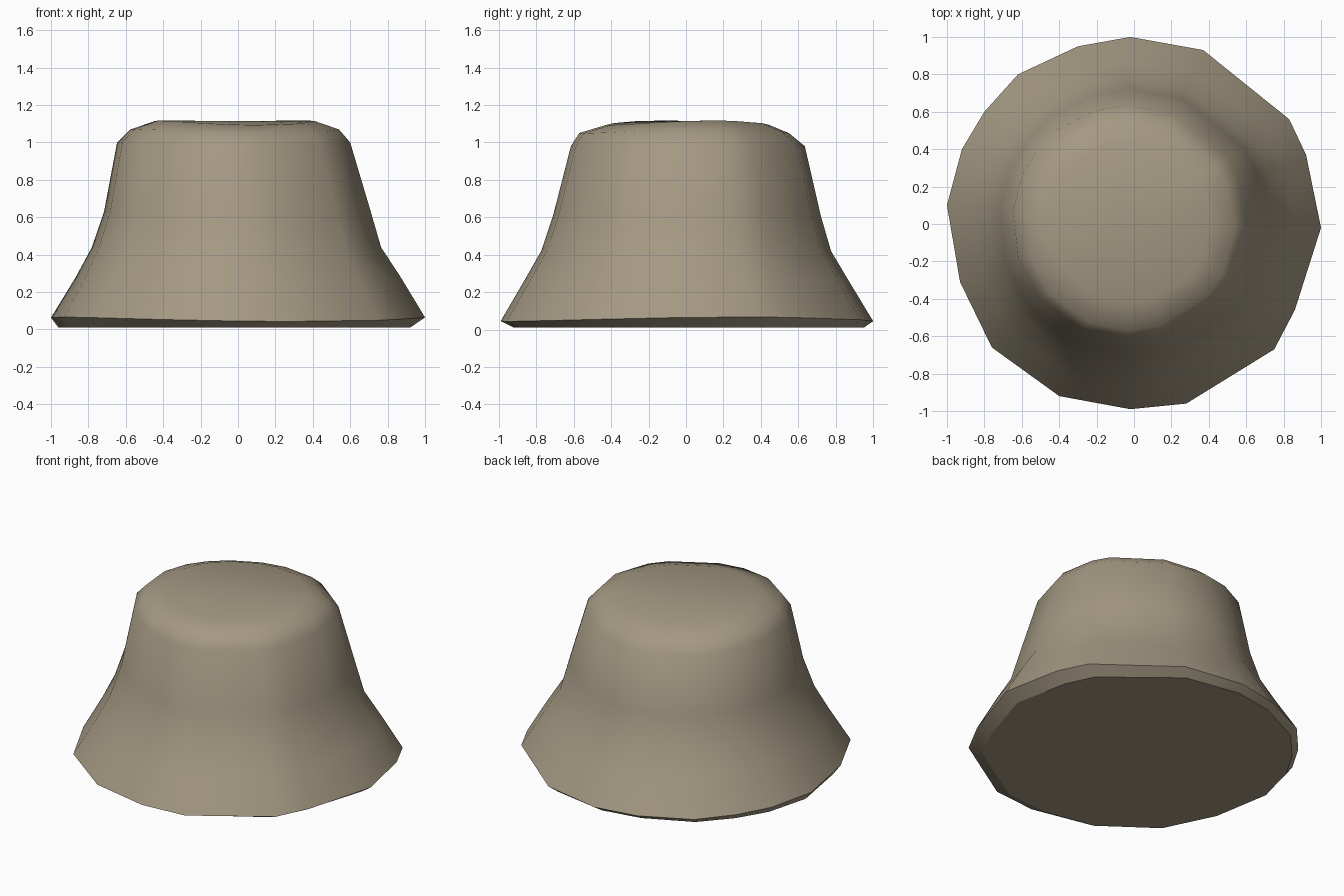
import bpy, bmesh, math
from mathutils import Vector

cube = bpy.data.objects.get("Cube")
if cube:
    bpy.data.objects.remove(cube, do_unlink=True)

# Khaki cloth
cloth = bpy.data.materials.new("khaki_cloth")
cloth.use_nodes = True
colour = (0.37, 0.315, 0.225, 1)
cloth.diffuse_color = colour
bsdf = cloth.node_tree.nodes["Principled BSDF"]
bsdf.inputs["Base Color"].default_value = colour
bsdf.inputs["Roughness"].default_value = 0.9

# Uneven edge of the brim, counter-clockwise from the left side
brim = [(1, -.02), (.92, .37), (.83, .56), (.37, .93), (-.02, 1), (-.3, .95),
        (-.62, .8), (-.8, .6), (-.92, .4), (-1, .1), (-.93, -.31), (-.76, -.66),
        (-.4, -.92), (-.02, -.99), (.28, -.96), (.75, -.67), (.86, -.46)]

# Rings from the underside to the crown: height, radius, centre x, centre y,
# roundness (0 follows the brim edge, 1 is a circle)
rings = [(0.01, .94, -.02, .01, 0),
         (0.055, 1.0, 0, 0, 0),
         (0.27, .87, 0, .0, .4),
         (0.43, .775, -.01, 0, .8),
         (0.62, .715, -.005, .005, 1),
         (0.99, .625, -.025, .01, 1),
         (1.06, .56, -.02, -.01, 1),
         (1.105, .43, -.02, .01, 1)]

bm = bmesh.new()
loops = []
for z, radius, cx, cy, roundness in rings:
    loop = []
    for p in brim:
        edge = Vector(p)
        flat = edge.lerp(edge.normalized(), roundness) * radius
        # Slight sag of the cloth around the brim and the crown
        angle = math.atan2(p[1], p[0])
        sag = 0.012 * math.cos(2 * angle - 0.6) if z > 0.03 else 0
        loop.append(bm.verts.new((flat.x + cx, flat.y + cy, z + sag)))
    loops.append(loop)

n = len(brim)
for low, high in zip(loops, loops[1:]):
    for i in range(n):
        j = (i + 1) % n
        bm.faces.new((low[i], low[j], high[j], high[i]))

# Flat closed underside and gently domed crown top
bm.faces.new(reversed(loops[0]))
peak = bm.verts.new((-.02, .01, 1.115))
for i in range(n):
    bm.faces.new((loops[-1][i], loops[-1][(i + 1) % n], peak))
bmesh.ops.recalc_face_normals(bm, faces=bm.faces)

mesh = bpy.data.meshes.new("bucket_hat")
bm.to_mesh(mesh)
bm.free()
mesh.materials.append(cloth)
hat = bpy.data.objects.new("bucket_hat", mesh)
bpy.context.collection.objects.link(hat)

# Soft cloth shading with a crisp underside
bpy.ops.object.select_all(action="DESELECT")
hat.select_set(True)
bpy.context.view_layer.objects.active = hat
bpy.ops.object.shade_smooth_by_angle(angle=math.radians(65))
for edge in mesh.edges:
    if all(mesh.vertices[v].co.z < 0.02 for v in edge.vertices):
        edge.use_edge_sharp = True
